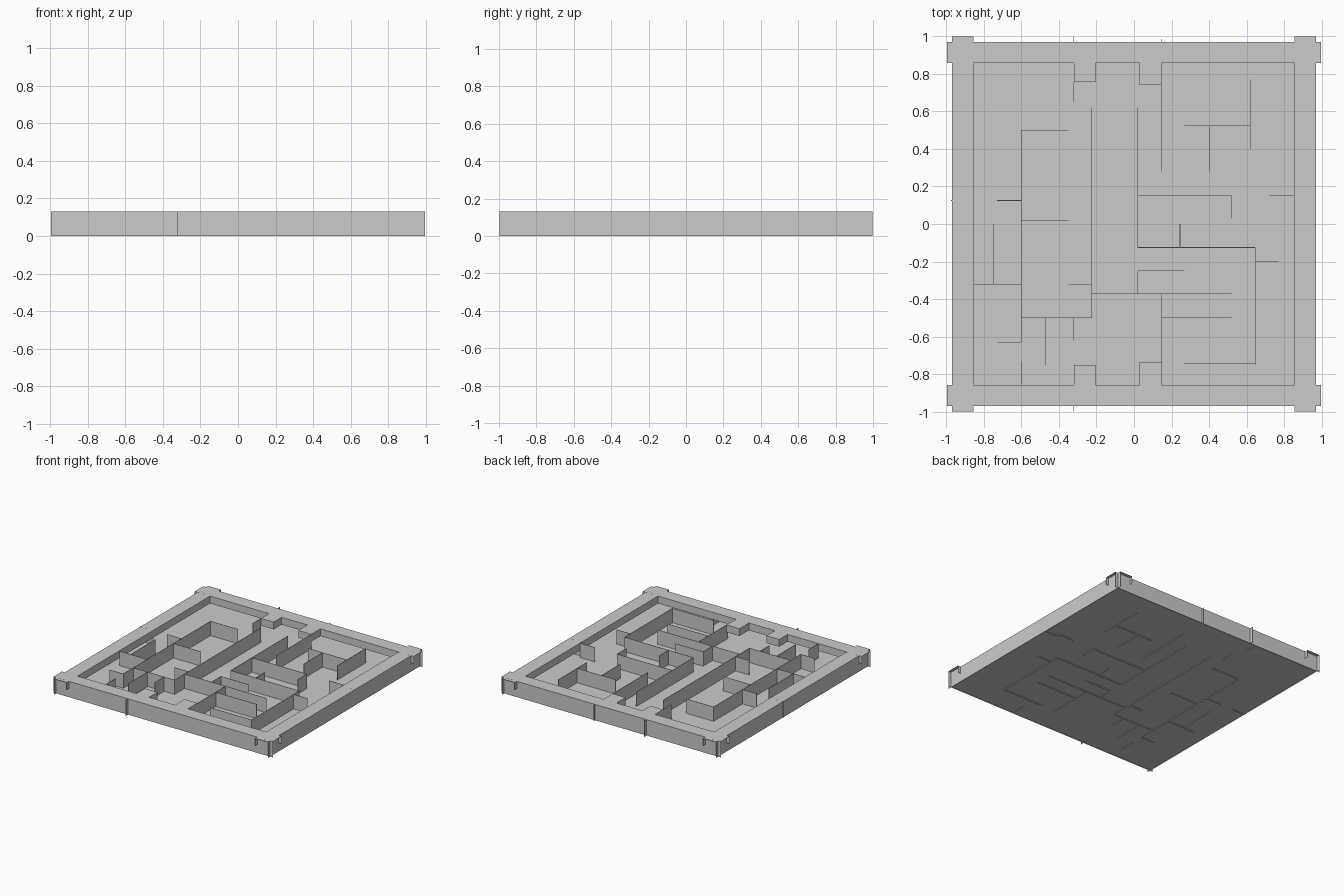
import bpy, bmesh

H = 0.13        # wall height
FLOOR = 0.012   # floor level
LIP = 0.07      # lower edge of the inner lip of the frame
T = 0.003       # wall thickness


def finish(bm, name, normals=True):
    if normals:
        bmesh.ops.recalc_face_normals(bm, faces=bm.faces)
    me = bpy.data.meshes.new(name)
    bm.to_mesh(me)
    bm.free()
    ob = bpy.data.objects.new(name, me)
    bpy.context.collection.objects.link(ob)
    return ob


def box(name, x0, x1, y0, y1, z0=0.0, z1=H):
    bm = bmesh.new()
    bmesh.ops.create_cube(bm, size=1)
    for v in bm.verts:
        v.co.x = (x0 + x1) / 2 + v.co.x * (x1 - x0)
        v.co.y = (y0 + y1) / 2 + v.co.y * (y1 - y0)
        v.co.z = (z0 + z1) / 2 + v.co.z * (z1 - z0)
    return finish(bm, name)


def rail(name, outer, inner, top):
    """Hollow rail: flat top, full outer face, short inner lip."""
    bm = bmesh.new()
    a = [bm.verts.new((x, y, top)) for x, y in outer]
    b = [bm.verts.new((x, y, top)) for x, y in inner]
    bm.faces.new(a + b[::-1])
    for line, pts, z in ((a, outer, 0.0), (b, inner, LIP)):
        low = [bm.verts.new((x, y, z)) for x, y in pts]
        for i in range(len(line) - 1):
            bm.faces.new((line[i], line[i + 1], low[i + 1], low[i]))
    return finish(bm, name)


# floor slab
box("floor", -0.97, 0.97, -0.97, 0.97, FLOOR - 0.004, FLOOR)

# front and back rails with two inward steps each
for name, s, d1, d2 in (("back_rail", 1, 0.755, 0.74), ("front_rail", -1, 0.75, 0.735)):
    inner = [(-0.995, 0.858), (-0.32, 0.858), (-0.32, d1), (-0.205, d1), (-0.205, 0.858),
             (0.03, 0.858), (0.03, d2), (0.147, d2), (0.147, 0.858), (0.995, 0.858)]
    outer = [(-0.995, 0.97), (0.995, 0.97)]
    rail(name, [(x, s * y) for x, y in outer], [(x, s * y) for x, y in inner], H)

# left and right rails
for name, s in (("left_rail", -1), ("right_rail", 1)):
    rail(name, [(s * 0.97, -0.998), (s * 0.97, 0.998)],
         [(s * 0.855, -0.998), (s * 0.855, 0.998)], H - 0.0003)

# maze walls running front to back: x, y start, y end
along_y = [
    (-0.60, -0.63, 0.50), (-0.75, -0.32, 0.0), (-0.225, -0.50, 0.62),
    (-0.47, -0.75, -0.50), (-0.32, -0.62, -0.50), (-0.60, -0.86, -0.73),
    (0.02, -0.125, 0.62), (0.148, 0.28, 0.74), (0.62, 0.40, 0.77),
    (0.40, 0.28, 0.52), (0.52, 0.03, 0.15), (0.245, -0.125, 0.0),
    (0.645, -0.75, -0.125), (0.02, -0.375, -0.25), (0.148, -0.75, -0.375),
    (-0.32, 0.65, 0.755),
    # joint ribs in the front and back rails
    (-0.32, 0.97, 0.998), (-0.32, -0.998, -0.97), (0.148, 0.97, 0.985),
    (-0.372, 0.858, 0.97), (0.37, -0.97, -0.858),
]
for i, (x, y0, y1) in enumerate(along_y):
    box(f"wall_lengthwise_{i + 1}", x - T / 2, x + T / 2, y0, y1)

# maze walls running left to right: y, x start, x end
along_x = [
    (0.50, -0.60, -0.35), (0.02, -0.60, -0.35), (0.125, -0.73, -0.60),
    (-0.32, -0.85, -0.60), (-0.32, -0.35, -0.225), (-0.50, -0.60, -0.225),
    (-0.63, -0.725, -0.60), (0.525, 0.27, 0.62), (0.15, 0.02, 0.52),
    (0.15, 0.72, 0.855), (-0.125, 0.02, 0.645), (-0.20, 0.645, 0.77),
    (-0.25, 0.02, 0.27), (-0.372, -0.225, 0.52), (-0.50, 0.148, 0.52),
    (-0.745, 0.27, 0.645),
    # joint ribs in the side rails
    (0.125, -0.975, -0.855), (0.125, 0.855, 0.97),
]
for i, (y, x0, x1) in enumerate(along_x):
    box(f"wall_crosswise_{i + 1}", x0, x1, y - T / 2, y + T / 2)
